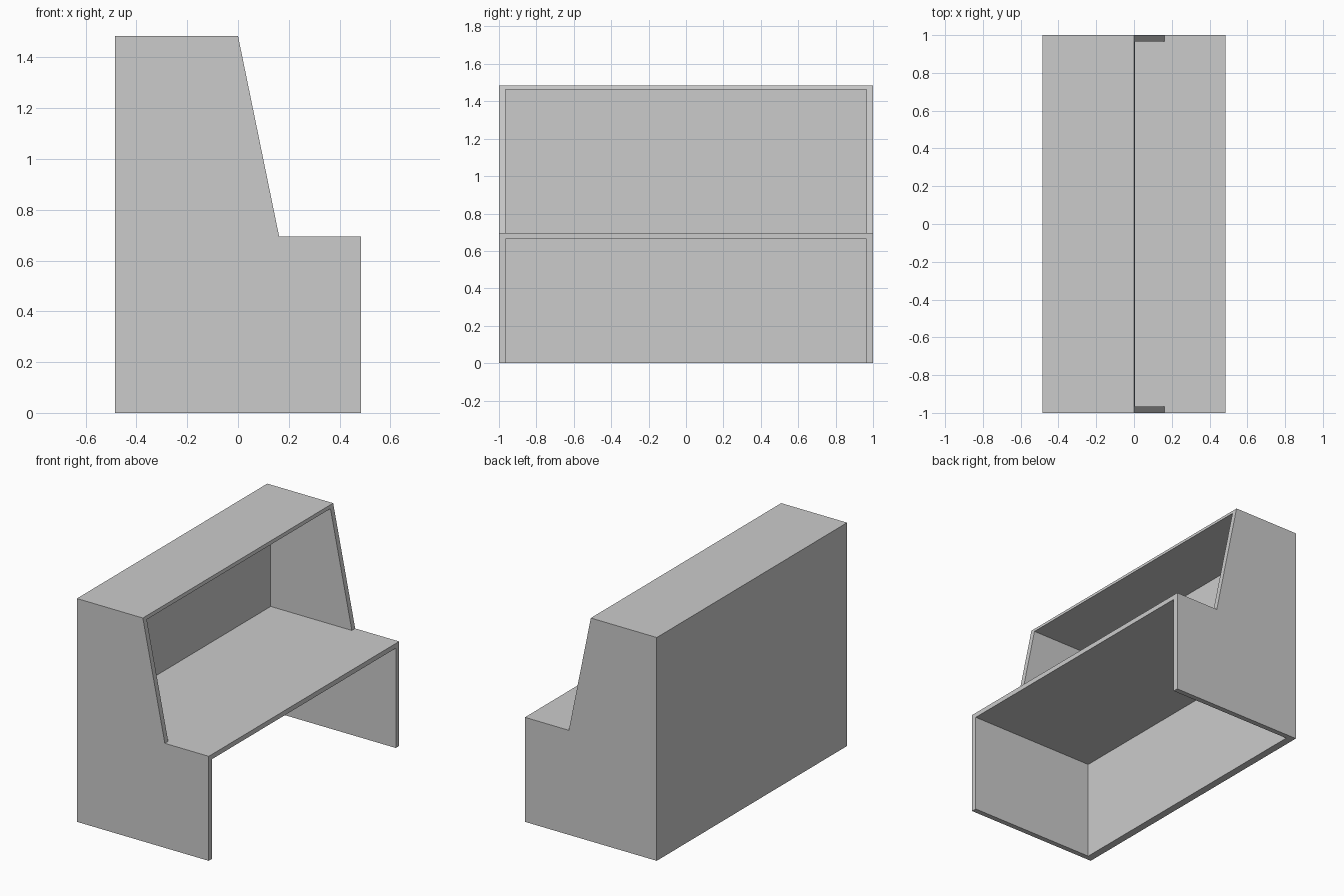
import bpy
import bmesh

cube = bpy.data.objects.get("Cube")
if cube:
    bpy.data.objects.remove(cube, do_unlink=True)

# Overall sizes
BACK, MID, FRONT = -0.485, 0.0, 0.485
HEIGHT, SEAT, KNEE = 1.485, 0.695, 0.162
HALF = 1.0
SIDE_T, BACK_T, TOP_T, SEAT_T = 0.035, 0.05, 0.022, 0.032

grey = bpy.data.materials.new("plain grey")
grey.use_nodes = True
colour = (0.6, 0.6, 0.6, 1)
grey.diffuse_color = colour
grey.node_tree.nodes["Principled BSDF"].inputs["Base Color"].default_value = colour


def slant_x(z):
    """Front edge of the sloping upper cheeks at height z."""
    return MID + (KNEE - MID) * (HEIGHT - z) / (HEIGHT - SEAT)


def panel(name, profile, y0, y1):
    """Extrude an x-z profile from y0 to y1."""
    bm = bmesh.new()
    face = bm.faces.new([bm.verts.new((x, y0, z)) for x, z in profile])
    grown = bmesh.ops.extrude_face_region(bm, geom=[face])["geom"]
    verts = [v for v in grown if isinstance(v, bmesh.types.BMVert)]
    bmesh.ops.translate(bm, verts=verts, vec=(0, y1 - y0, 0))
    bmesh.ops.recalc_face_normals(bm, faces=bm.faces)
    mesh = bpy.data.meshes.new(name)
    bm.to_mesh(mesh)
    bm.free()
    mesh.materials.append(grey)
    obj = bpy.data.objects.new(name, mesh)
    bpy.context.collection.objects.link(obj)
    return obj


# Side panels with a sloping upper cheek
side = [(BACK, 0), (FRONT, 0), (FRONT, SEAT), (KNEE, SEAT), (MID, HEIGHT), (BACK, HEIGHT)]
inner = HALF - SIDE_T
panel("right_side_panel", side, -HALF, -inner)
panel("left_side_panel", side, inner, HALF)

# Back panel, full height under the top
under = HEIGHT - TOP_T
inside = BACK + BACK_T
panel("back_panel", [(BACK, 0), (inside, 0), (inside, under), (BACK, under)], -inner, inner)

# Top panel, front edge cut to the slope
panel("top_panel", [(BACK, under), (slant_x(under), under), (MID, HEIGHT), (BACK, HEIGHT)],
      -inner, inner)

# Bench seat, flush with the low part of the sides
low = SEAT - SEAT_T
panel("bench_seat", [(inside, low), (FRONT, low), (FRONT, SEAT), (inside, SEAT)], -inner, inner)
